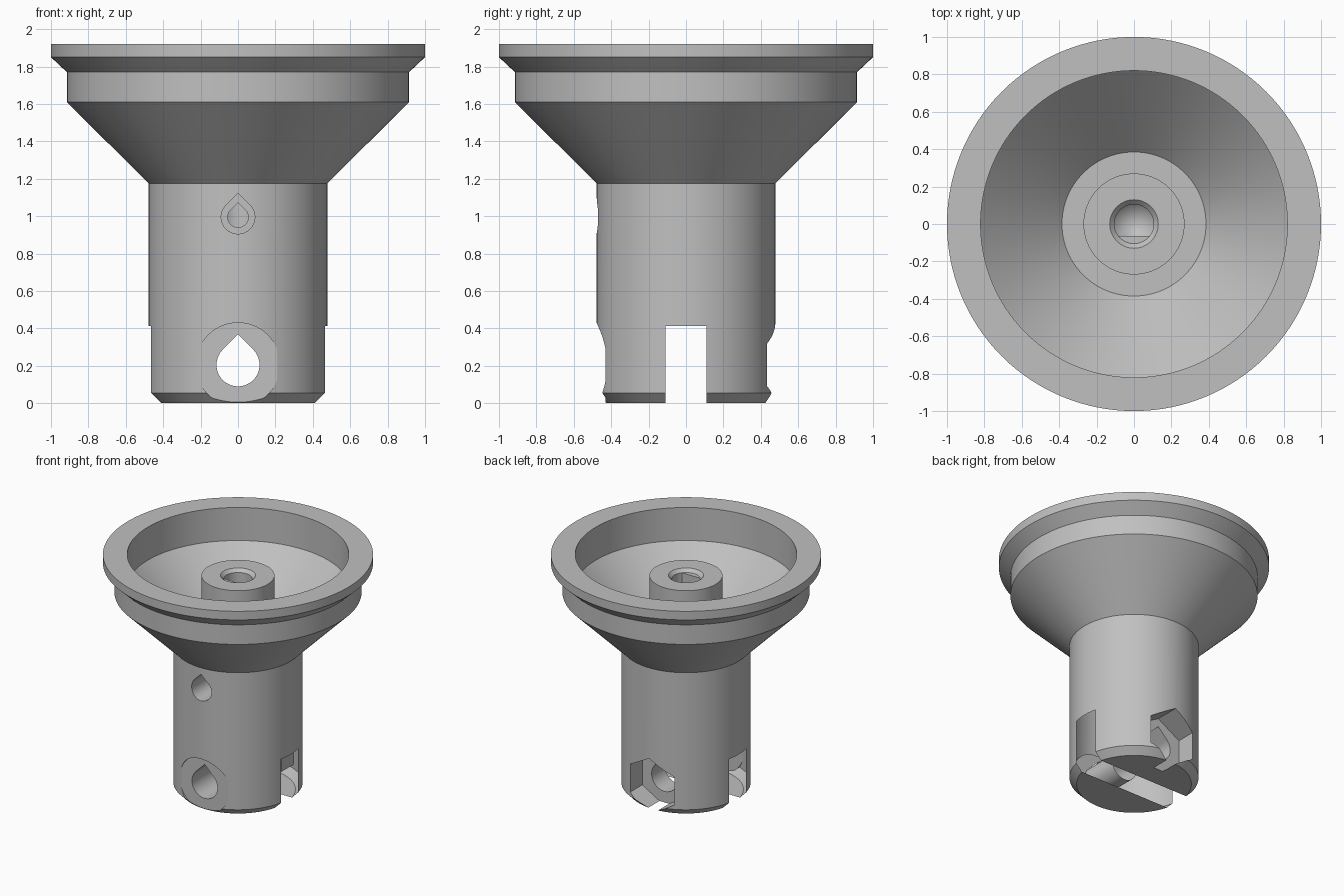
import bpy, bmesh, math
from mathutils import Vector

if "Cube" in bpy.data.objects:
    bpy.data.objects.remove(bpy.data.objects["Cube"], do_unlink=True)

grey = bpy.data.materials.new("plain grey")
grey.use_nodes = True
GREY = (0.53, 0.53, 0.53, 1)
grey.diffuse_color = GREY
grey.node_tree.nodes["Principled BSDF"].inputs["Base Color"].default_value = GREY


def finish(bm, name):
    bmesh.ops.recalc_face_normals(bm, faces=bm.faces)
    mesh = bpy.data.meshes.new(name)
    bm.to_mesh(mesh)
    bm.free()
    mesh.materials.append(grey)
    ob = bpy.data.objects.new(name, mesh)
    bpy.context.collection.objects.link(ob)
    return ob


def lathe(name, profile, steps=128, flat_y=None):
    """Revolve (radius, z) points; optionally slice a flat on the front side."""
    bm = bmesh.new()
    verts = [bm.verts.new((r, 0, z)) for r, z in profile]
    edges = [bm.edges.new(pair) for pair in zip(verts, verts[1:])]
    bmesh.ops.spin(bm, geom=verts + edges, cent=(0, 0, 0), axis=(0, 0, 1),
                   angle=math.tau, steps=steps, use_duplicate=False)
    bmesh.ops.remove_doubles(bm, verts=bm.verts, dist=1e-4)
    if flat_y is not None:
        cut = bmesh.ops.bisect_plane(bm, geom=bm.verts[:] + bm.edges[:] + bm.faces[:],
                                     plane_co=(0, flat_y, 0), plane_no=(0, -1, 0),
                                     clear_outer=True)
        rim = [e for e in cut["geom_cut"] if isinstance(e, bmesh.types.BMEdge)]
        bmesh.ops.edgeloop_fill(bm, edges=rim)
    return finish(bm, name)


def prism(name, outline, y0, y1):
    """Extrude an (x, z) outline along y."""
    bm = bmesh.new()
    face = bm.faces.new([bm.verts.new((x, y0, z)) for x, z in outline])
    ext = bmesh.ops.extrude_face_region(bm, geom=[face])
    moved = [v for v in ext["geom"] if isinstance(v, bmesh.types.BMVert)]
    bmesh.ops.translate(bm, verts=moved, vec=Vector((0, y1 - y0, 0)))
    return finish(bm, name)


def ring(radius, z, count, start=0.0):
    return [(radius * math.cos(start + math.tau * i / count),
             z + radius * math.sin(start + math.tau * i / count)) for i in range(count)]


def teardrop(radius, z, count=48):
    """Round below, with a 45 degree pointed roof."""
    pts = []
    for i in range(count + 1):
        a = math.radians(135 + 270 * i / count)
        pts.append((radius * math.cos(a), z + radius * math.sin(a)))
    return pts + [(0, z + radius * math.sqrt(2))]


# Funnel body with stem, rim and central boss
body = lathe("funnel_body", [
    (0, 0), (0.425, 0), (0.478, 0.055), (0.478, 1.175), (0.915, 1.61),
    (0.915, 1.77), (1, 1.85), (1, 1.92), (0.82, 1.92), (0.82, 1.65),
    (0.385, 1.215), (0.27, 1.215), (0.27, 1.748), (0, 1.748)])

AXLE_Z, SCREW_Z = 0.205, 0.995
cutters = [
    # Shaft bore with a flat, and its chamfered mouth
    lathe("shaft_bore", [(0, 0.72), (0.105, 0.82), (0.105, 1.73), (0, 1.73)], 64, -0.065),
    lathe("bore_mouth", [(0, 1.722), (0.105, 1.722), (0.145, 1.764), (0, 1.764)], 64),
    # Cross slot at the foot of the stem
    prism("axle_hole", teardrop(0.115, AXLE_Z), -0.7, 0.7),
    prism("bolt_head_recess", ring(0.225, AXLE_Z, 64), -0.7, -0.43),
    prism("nut_recess", ring(0.23, AXLE_Z, 6, math.pi / 2), 0.28, 0.7),
    # Stepped set screw hole into the bore
    prism("screw_head_hole", teardrop(0.09, SCREW_Z), -0.7, -0.2),
    prism("screw_hole", teardrop(0.055, SCREW_Z), -0.7, -0.01),
]
slot = prism("foot_slot", [(-0.7, -0.1), (0.7, -0.1), (0.7, 0.413), (-0.7, 0.413)], -0.11, 0.11)
cutters.append(slot)

# Carve the body, then drop the cutters
bpy.ops.object.select_all(action="DESELECT")
bpy.context.view_layer.objects.active = body
body.select_set(True)
for cutter in cutters:
    mod = body.modifiers.new(cutter.name, "BOOLEAN")
    mod.operation = "DIFFERENCE"
    mod.solver = "EXACT"
    mod.object = cutter
    bpy.ops.object.modifier_apply(modifier=mod.name)
    bpy.data.objects.remove(cutter, do_unlink=True)

bpy.ops.object.shade_smooth_by_angle(angle=math.radians(25))
